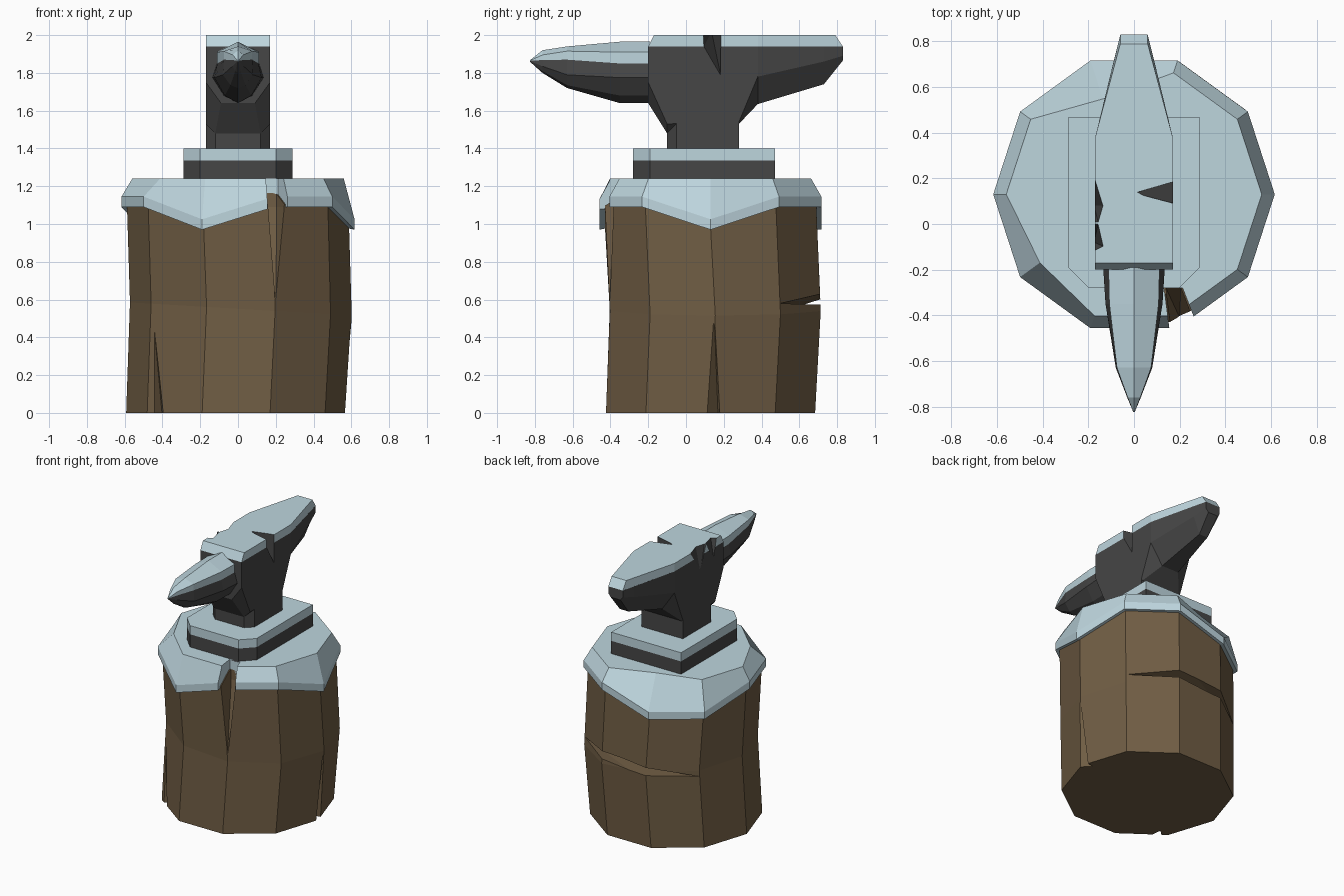
import bpy, bmesh, math

if "Cube" in bpy.data.objects:
    bpy.data.objects.remove(bpy.data.objects["Cube"])


def material(name, rgb):
    m = bpy.data.materials.new(name)
    m.diffuse_color = (*rgb, 1)
    m.use_nodes = True
    m.node_tree.nodes["Principled BSDF"].inputs["Base Color"].default_value = m.diffuse_color
    return m


SNOW = material("snow", (0.515, 0.67, 0.73))
IRON = material("dark_iron", (0.061, 0.061, 0.061))
WOOD = material("wood", (0.162, 0.11, 0.058))


def finish(name, bm, mats):
    bmesh.ops.remove_doubles(bm, verts=bm.verts, dist=0.0005)
    bmesh.ops.recalc_face_normals(bm, faces=bm.faces)
    me = bpy.data.meshes.new(name)
    bm.to_mesh(me)
    bm.free()
    for m in mats:
        me.materials.append(m)
    ob = bpy.data.objects.new(name, me)
    bpy.context.collection.objects.link(ob)
    return ob


def loft(name, rings, mats, strip_mat=lambda j: 0, fan=None):
    """Skin equal-length rings; the first end can be a fan to a point."""
    bm = bmesh.new()
    vs = [[bm.verts.new(p) for p in r] for r in rings]
    n = len(vs[0])
    for a, b in zip(vs, vs[1:]):
        for j in range(n):
            k = (j + 1) % n
            bm.faces.new((a[j], a[k], b[k], b[j])).material_index = strip_mat(j)
    bm.faces.new(vs[-1])
    if fan:
        c = bm.verts.new(fan)
        for j in range(n):
            bm.faces.new((vs[0][j], vs[0][(j + 1) % n], c))
    else:
        bm.faces.new(vs[0])
    return finish(name, bm, mats)


def prism(name, plan, z0, z1, mats, top=None):
    return loft(name, [[(x, y, z0) for x, y in plan],
                       [(x, y, z1) for x, y in (top or plan)]], mats)


def mirrored(half):
    return half + [(-x, y) for x, y in reversed(half)]


def cut(ob, points, mat):
    """Cut the convex hull of the points out of the object."""
    bm = bmesh.new()
    for p in points:
        bm.verts.new(p)
    res = bmesh.ops.convex_hull(bm, input=bm.verts)
    junk = [v for v in res["geom_interior"] if isinstance(v, bmesh.types.BMVert)]
    bmesh.ops.delete(bm, geom=junk, context='VERTS')
    cutter = finish("cutter", bm, [mat])
    cutter.hide_render = True
    mod = ob.modifiers.new("cut", 'BOOLEAN')
    mod.operation, mod.solver = 'DIFFERENCE', 'EXACT'
    mod.material_mode = 'TRANSFER'
    mod.object = cutter
    bpy.context.view_layer.objects.active = ob
    bpy.ops.object.modifier_apply(modifier="cut")
    bpy.data.objects.remove(cutter)


def deca(r, z, cx=0.0, cy=0.13):
    """Ten-sided ring; r and z are numbers or functions of the corner index."""
    f = lambda v, i: v(i) if callable(v) else v
    return [(cx + f(r, i) * math.cos(math.radians(36 * i)),
             cy + f(r, i) * math.sin(math.radians(36 * i)), f(z, i)) for i in range(10)]


# Lower rim of the snow: hangs lower at a few corners
low = lambda i: 0.97 if i in (0, 3, 4, 7) else 1.09
inner = lambda i: {3: 0.44, 6: 0.51}.get(i, 0.56)

# Wooden stump, slightly bent in the middle
stump = loft("stump", [
    deca(0.582, 0, -0.01),
    deca(0.587, lambda i: 0.55 + 0.035 * math.cos(math.radians(36 * i - 180)), 0.015, 0.155),
    deca(0.588, lambda i: low(i) + 0.015),
    deca(0.46, 1.165)], [WOOD])

# Snow lying on the stump
snow = loft("stump_snow", [
    deca(0.617, low), deca(0.617, lambda i: low(i) + 0.055), deca(inner, 1.24)],
    [SNOW], fan=(0, 0.13, 1.1))


# Front split through snow and wood (slightly wider in the snow)
def split(e, z):
    return [(x, y, h) for x, y in ((0.175 - e, -0.55), (0.29 + e, -0.5),
                                   (0.205 + e, -0.28), (0.14 - e, -0.28)) for h in (z, 1.35)]


cut(stump, split(0, 1.09) + [(0.2, -0.41, 0.58)], WOOD)
cut(snow, split(0.008, 0.8), SNOW)
# Cracks at the foot of the stump
cut(stump, [(-0.455, -0.215, 0.58), (-0.5, -0.3, -0.03), (-0.385, -0.36, -0.03),
            (-0.4, -0.2, -0.03)], WOOD)
cut(stump, [(0.595, 0.15, 0.5), (0.65, 0.03, -0.03), (0.65, 0.2, -0.03),
            (0.5, 0.17, -0.03)], WOOD)
# Sideways crack across the back
cut(stump, [(0.49, 0.5, 0.58), (0.2, 0.78, 0.58), (0.2, 0.78, 0.65),
            (-0.2, 0.78, 0.54), (-0.2, 0.78, 0.61), (-0.46, 0.5, 0.535)], WOOD)

# Foot plate with chamfered front corners, and its snow
foot = mirrored([(0.2, -0.28), (0.288, -0.19), (0.288, 0.47)])
prism("foot_plate", foot, 1.23, 1.335, [IRON])
prism("foot_snow", foot, 1.335, 1.40, [SNOW])

# Waist
prism("waist", mirrored([(0.12, -0.10), (0.17, -0.05), (0.17, 0.28)]), 1.38, 1.6, [IRON])

# Head and heel: sections along y (y, half width, side z, keel half width, keel z)
head = loft("head", [
    [(w, y, 1.94), (w, y, zs), (b, y, zb), (-b, y, zb), (-w, y, zs), (-w, y, 1.94)]
    for y, w, zs, b, zb in (
        (-0.20, 0.17, 1.75, 0.09, 1.64), (-0.10, 0.17, 1.53, 0.12, 1.48),
        (0.28, 0.17, 1.54, 0.16, 1.53), (0.38, 0.17, 1.78, 0.07, 1.635),
        (0.73, 0.085, 1.86, 0.035, 1.74), (0.83, 0.06, 1.89, 0.04, 1.865))], [IRON])

# Snow on the working face
face = prism("face_snow",
             mirrored([(0.17, -0.20), (0.17, 0.38), (0.06, 0.83)]), 1.94, 2.0, [SNOW],
             top=mirrored([(0.17, -0.17), (0.17, 0.38), (0.06, 0.79)]))

# Chips in the face: a notch on the right, two dents on the left
chips = [
    [(0, 0.135, 2.02), (0.19, 0.085, 2.02), (0.19, 0.19, 2.02),
     (0.19, 0.09, 1.93), (0.175, 0.185, 1.78)],
    [(-0.19, 0.27, 2.02), (-0.132, 0.08, 2.02), (-0.155, 0.0, 2.02), (-0.19, 0.0, 2.02),
     (-0.175, 0.08, 1.82)],
    [(-0.19, -0.13, 2.02), (-0.13, -0.10, 2.02), (-0.155, 0.01, 2.02), (-0.19, 0.01, 2.02),
     (-0.175, -0.08, 1.85)]]
for c in chips:
    cut(head, c, IRON)
    cut(face, c, IRON)


# Horn: snow on the two upper strips, iron below
def horn_ring(y, zt, ws, z1, z2, wm, z3, wk, z4, zb):
    side = [(ws, z1), (ws, z2), (wm, z3), (wk, z4)]
    pts = [(0, zt)] + side + [(0, zb)] + [(-x, z) for x, z in reversed(side)]
    return [(x, y, z) for x, z in pts]


loft("horn", [
    horn_ring(-0.19, 1.965, 0.112, 1.91, 1.85, 0.135, 1.775, 0.075, 1.68, 1.64),
    horn_ring(-0.35, 1.965, 0.108, 1.91, 1.85, 0.125, 1.775, 0.07, 1.68, 1.64),
    horn_ring(-0.63, 1.94, 0.075, 1.915, 1.87, 0.08, 1.79, 0.04, 1.735, 1.72),
    horn_ring(-0.76, 1.92, 0.028, 1.895, 1.868, 0.03, 1.835, 0.015, 1.81, 1.80),
    horn_ring(-0.825, 1.868, 0.003, 1.866, 1.864, 0.003, 1.862, 0.002, 1.86, 1.858)],
    [SNOW, IRON], strip_mat=lambda j: 0 if j in (0, 1, 8, 9) else 1)
